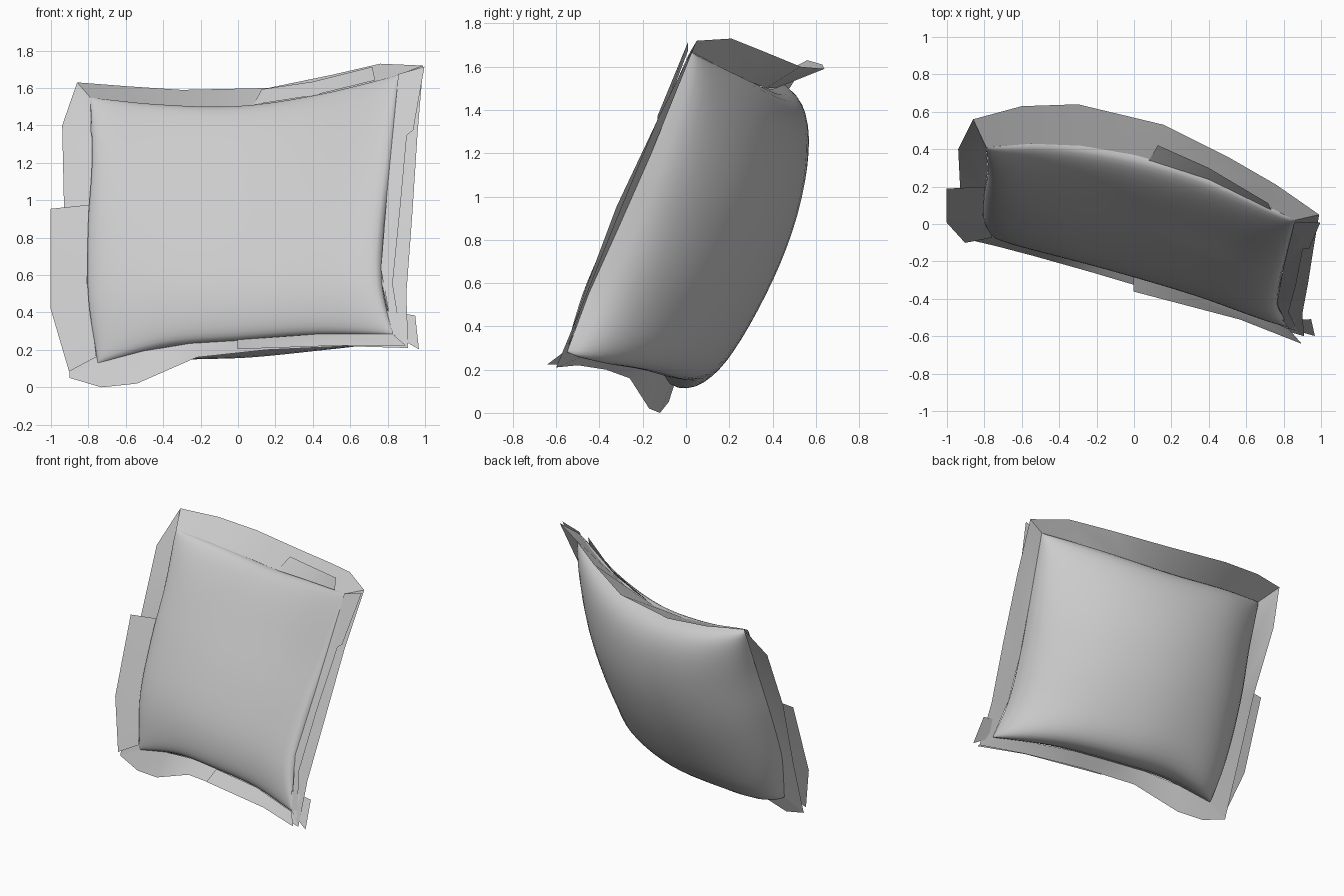
import bpy, math
from mathutils import Vector as V

if "Cube" in bpy.data.objects:
    bpy.data.objects.remove(bpy.data.objects["Cube"])

# Seam edges of the pillow, corner to corner
def pts(*a):
    return [V(p) for p in a]

BL, BR, TL, TR = (-.75, -.07, .13), (.83, -.55, .28), (-.79, .41, 1.55), (.86, .02, 1.67)
BOTTOM = pts(BL, (-.38, -.14, .22), (0, -.235, .25), (.42, -.37, .28), BR)
TOP = pts(TL, (-.42, .43, 1.51), (0, .37, 1.50), (.42, .24, 1.56), TR)
LEFT = pts(BL, (-.80, .03, .48), (-.80, .17, .86), (-.78, .29, 1.2), TL)
RIGHT = pts(BR, (.77, -.45, .55), (.78, -.31, .86), (.82, -.16, 1.2), TR)
BACK = V((.27, .90, -.344)).normalized()
UP = V((.01, .354, .935))


def curve(p, t):
    """Smooth Catmull-Rom sample through the points, t in 0..1"""
    s = min(max(t, 0), .99999) * (len(p) - 1)
    i = int(s)
    f = s - i
    b, c = p[i], p[i + 1]
    a = p[i - 1] if i else b * 2 - c
    d = p[i + 2] if i + 2 < len(p) else c * 2 - b
    return .5 * (2 * b + (c - a) * f + (2 * a - 5 * b + 4 * c - d) * f * f
                 + (3 * b - a - 3 * c + d) * f ** 3)


def patch(u, v):
    """Surface stretched between the four seam edges"""
    ruled = (curve(BOTTOM, u) * (1 - v) + curve(TOP, u) * v
             + curve(LEFT, v) * (1 - u) + curve(RIGHT, v) * u)
    corners = (V(BL) * (1 - u) + V(BR) * u) * (1 - v) + (V(TL) * (1 - u) + V(TR) * u) * v
    return ruled - corners


def mesh_object(name, verts, faces, smooth=180):
    me = bpy.data.meshes.new(name)
    me.from_pydata(verts, [], faces)
    ob = bpy.data.objects.new(name, me)
    bpy.context.collection.objects.link(ob)
    bpy.ops.object.select_all(action='DESELECT')
    bpy.context.view_layer.objects.active = ob
    ob.select_set(True)
    bpy.ops.object.shade_smooth_by_angle(angle=math.radians(smooth))
    return ob


# Pillow: shallow front panel and deep back panel that sags over its lower seam
N = 28
def panel(name, depth, power, skew, sag, flip):
    verts, faces = [], []
    for j in range(N + 1):
        for i in range(N + 1):
            u, v = [(1 - math.cos(math.pi * k / N)) / 2 for k in (i, j)]
            w = v ** skew
            puff = (max(0, 16 * u * (1 - u) * w * (1 - w))) ** power
            verts.append(patch(u, v) + BACK * depth * puff - UP * sag * puff * (1 - v) ** 2)
    for j in range(N):
        for i in range(N):
            a = j * (N + 1) + i
            f = (a, a + 1, a + N + 2, a + N + 1)
            faces.append(f[::-1] if flip else f)
    mesh_object(name, verts, faces)

panel("pillow_front", -.14, .42, 1, 0, False)
panel("pillow_back", .395, .38, .76, .08, True)


# Flat fabric border, one strip per side
def strip(name, edge, outer, t0=0, t1=1, shift=0):
    n = len(outer)
    verts, faces = [], []
    for i, o in enumerate(outer):
        t = t0 + (t1 - t0) * i / (n - 1)
        verts += [curve(edge, t) + BACK * shift, V(o) + BACK * shift]
    for i in range(n - 1):
        faces.append((2 * i, 2 * i + 1, 2 * i + 3, 2 * i + 2))
    mesh_object(name, verts, faces, 40)

OBL, OBR, OTR, OTL = (-.90, -.08, .05), (.91, -.60, .21), (.99, .05, 1.72), (-.86, .56, 1.63)
strip("border_bottom", BOTTOM, [OBL, (-.73, -.12, 0), (-.54, -.17, .02), (-.22, -.26, .16),
      (.15, -.37, .2), (.57, -.5, .22), OBR])
strip("border_right", RIGHT, [OBR, (.90, -.48, .5), (.93, -.32, .9), (.96, -.13, 1.36), OTR])
strip("border_top", TOP, [OTL, (-.6, .63, 1.61), (-.3, .64, 1.59), (.16, .53, 1.6),
      (.5, .36, 1.67), (.76, .21, 1.73), OTR])
strip("border_left", LEFT, [OBL, (-.91, .05, .45), (-.93, .2, .95), (-.94, .40, 1.4), OTL])

# Loose overlapping border pieces
strip("border_left_flap", LEFT, [(-.9, -.09, .08), (-1, .02, .42), (-1, .2, .95)], .02, .58, -.012)
strip("border_right_fold", RIGHT, [(.87, -.54, .3), (.83, -.46, .55), (.87, -.31, .95), (.92, -.05, 1.5)],
      0, .95, -.012)
strip("border_top_fold", TOP, [(.13, .43, 1.59), (.4, .31, 1.63), (.72, .12, 1.71)], .55, .93, -.01)
strip("border_top_right_flap", RIGHT, [(.94, -.12, 1.37), (1, .02, 1.71)], .8, 1, -.012)
strip("border_bottom_right_flap", BOTTOM, [(0, -.35, .2), (.57, -.5, .22), (.9, -.63, .22)], .5, 1, -.012)
strip("border_corner_flap", RIGHT, [(.97, -.59, .2), (.95, -.5, .38)], 0, .12, -.01)
